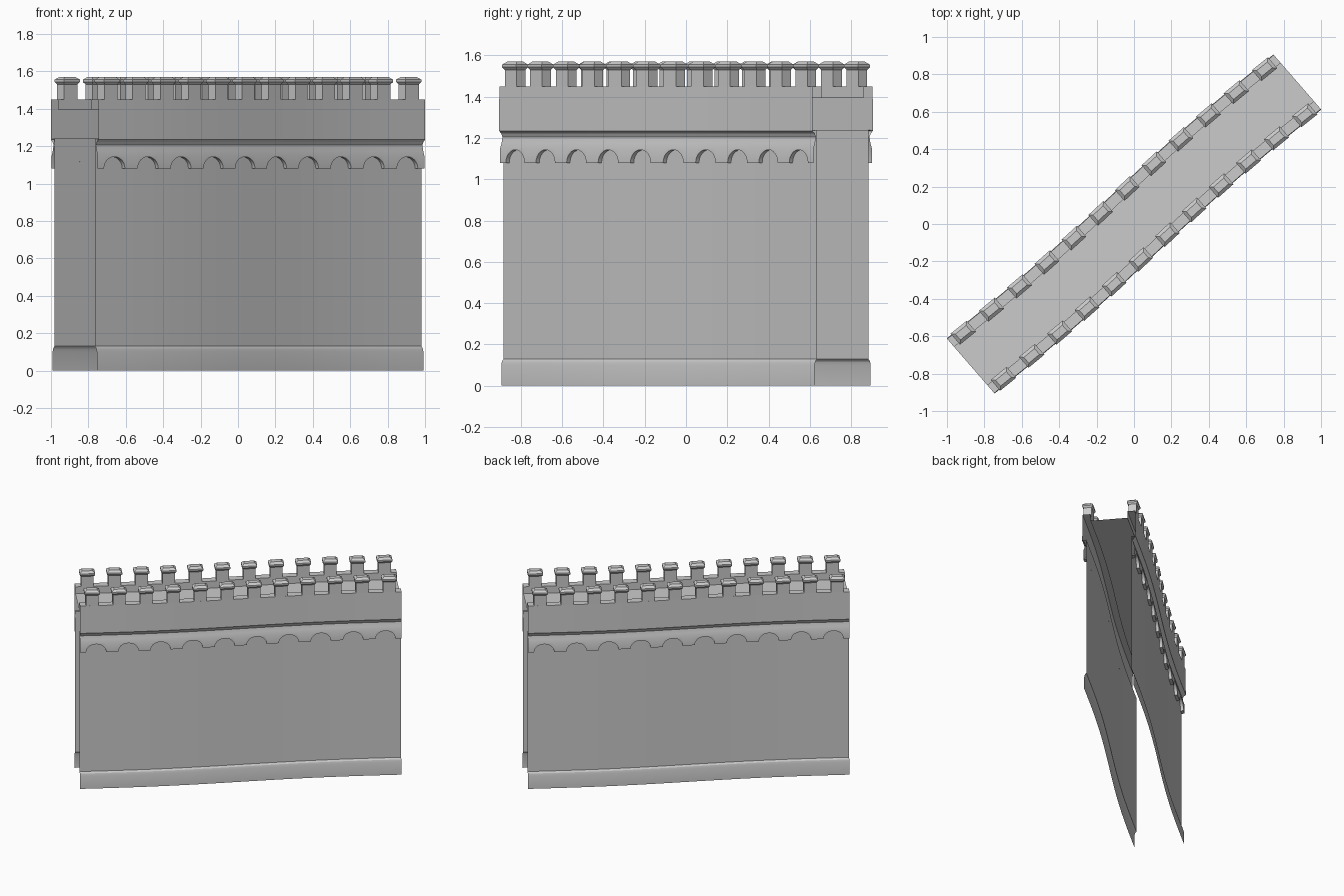
import bpy
import bmesh
from math import sin, cos, pi, radians, sqrt

cube = bpy.data.objects.get("Cube")
if cube:
    bpy.data.objects.remove(cube, do_unlink=True)

HALF = 1.157            # half the wall's length
ANGLE = radians(41)     # the wall's heading in plan
BEND = 0.014            # gentle S-bend along the wall
FACE, RIM, INNER = 0.165, 0.195, 0.135   # distances from the centre line


def place(u, v, z):
    """u runs along the wall, v points out of its front side."""
    w = -v + BEND * sin(pi * u / HALF)
    return (u * cos(ANGLE) - w * sin(ANGLE), u * sin(ANGLE) + w * cos(ANGLE), z)


def finish(name, bm):
    mesh = bpy.data.meshes.new(name)
    bm.to_mesh(mesh)
    bm.free()
    obj = bpy.data.objects.new(name, mesh)
    bpy.context.collection.objects.link(obj)
    bpy.ops.object.select_all(action='DESELECT')
    obj.select_set(True)
    bpy.context.view_layer.objects.active = obj
    bpy.ops.object.shade_smooth_by_angle(angle=radians(20))
    return obj


def sheet(name, rows):
    """Skin a grid of (u, v, z) rows into one surface."""
    bm = bmesh.new()
    grid = [[bm.verts.new(place(*p)) for p in row] for row in rows]
    for low, high in zip(grid, grid[1:]):
        for i in range(len(low) - 1):
            bm.faces.new((low[i], low[i + 1], high[i + 1], high[i]))
    return finish(name, bm)


def opposite(obj, name):
    """Copy a part to the other side by a half turn."""
    twin = obj.copy()
    twin.name = name
    twin.rotation_euler.z = pi
    bpy.context.collection.objects.link(twin)


STEPS = 32
stations = [HALF * (2 * i / STEPS - 1) for i in range(STEPS + 1)]

# Curtain wall: plinth, face, overhanging parapet and its inner lip
profile = [(0.18, 0), (0.18, 0.1), (0.175, 0.118), (FACE, 0.13), (FACE, 1.24),
           (RIM, 1.235), (0.192, 1.45), (INNER, 1.45), (INNER, 1.395)]
wall = sheet("front_wall", [[(u, v, z) for u in stations] for v, z in profile])
opposite(wall, "back_wall")

# Walkway between the parapets
sheet("walkway", [[(u, v, 1.395) for u in stations] for v in (INNER, -INNER)])

# Arched corbel band with a cove above it
ARCHES, ARCH_R, SPRING, RISE, SEGS = 10, 0.072, 1.08, 0.063, 12
bay = 2 * HALF / ARCHES
edge = [(-HALF, SPRING)]
for k in range(ARCHES):
    mid = -HALF + (k + 0.5) * bay
    for j in range(SEGS + 1):
        a = pi * j / SEGS
        edge.append((mid - ARCH_R * cos(a), SPRING + RISE * sin(a)))
edge.append((HALF, SPRING))
cove = [(0.187, 1.15), (0.178, 1.175), (0.172, 1.205), (0.18, 1.222), (RIM, 1.235)]
rows = [[(u, v, z) for u, z in edge] for v in (FACE, 0.187)]
rows += [[(u, v, z) for u, _ in edge] for v, z in cove]
corbels = sheet("front_corbel_arches", rows)
opposite(corbels, "back_corbel_arches")

# Merlons with flared, chamfered caps
COUNT, REACH, HALF_W = 12, 1.07, 0.045
rings = [(1.45, 0), (1.53, 0), (1.543, 0.01), (1.555, 0.01), (1.57, -0.008)]
bm = bmesh.new()
for k in range(COUNT):
    mid = REACH * (2 * k / (COUNT - 1) - 1)
    below = None
    for z, grow in rings:
        w, out, back = HALF_W + grow, 0.192 + grow, INNER - grow
        corners = [(mid - w, out), (mid + w, out), (mid + w, back), (mid - w, back)]
        ring = [bm.verts.new(place(u, v, z)) for u, v in corners]
        if below:
            for i in range(4):
                j = (i + 1) % 4
                bm.faces.new((below[i], below[j], ring[j], ring[i]))
        below = ring
    bm.faces.new(below)
merlons = finish("front_merlons", bm)
opposite(merlons, "back_merlons")
